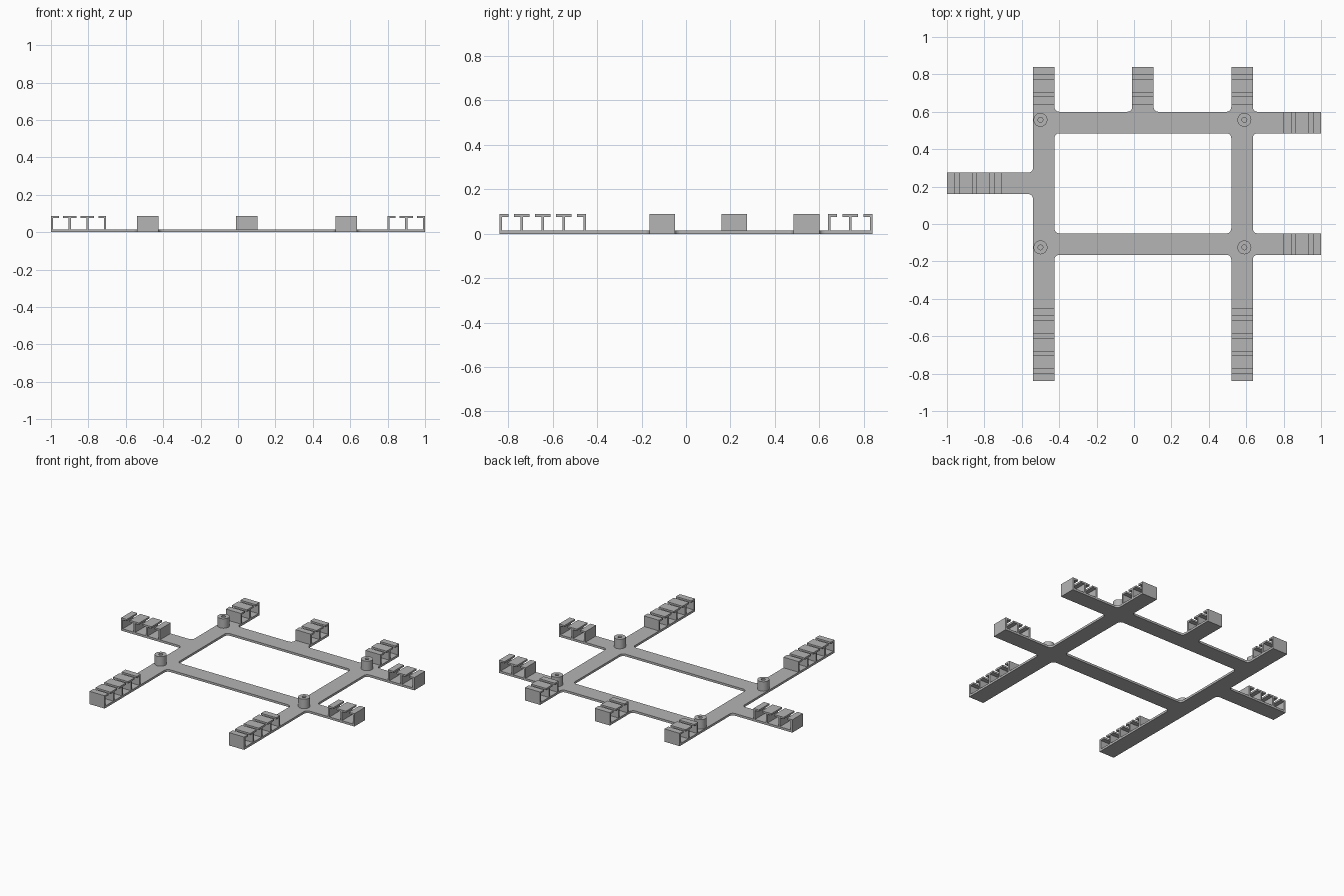
import bpy, bmesh, math
from mathutils import Vector, Matrix

cube = bpy.data.objects.get("Cube")
if cube:
    bpy.data.objects.remove(cube, do_unlink=True)

# Single grey material
GREY = (0.46, 0.46, 0.46, 1)
grey = bpy.data.materials.new("grey plastic")
grey.use_nodes = True
grey.diffuse_color = GREY
grey.node_tree.nodes["Principled BSDF"].inputs["Base Color"].default_value = GREY

FLOOR = 0.015      # plate thickness
HEIGHT = 0.088     # clip height
WALL = 0.012       # clip wall and lip thickness
PITCH = 0.0945     # distance between clip walls
GAP = 0.023        # slot between lips
WIDTH = 0.115      # width of every bar
FILLET = 0.025


def make_object(name, bm, smooth=False):
    bmesh.ops.recalc_face_normals(bm, faces=bm.faces)
    mesh = bpy.data.meshes.new(name)
    bm.to_mesh(mesh)
    bm.free()
    mesh.materials.append(grey)
    obj = bpy.data.objects.new(name, mesh)
    bpy.context.collection.objects.link(obj)
    if smooth:
        bpy.ops.object.select_all(action='DESELECT')
        obj.select_set(True)
        bpy.context.view_layer.objects.active = obj
        bpy.ops.object.shade_smooth_by_angle(angle=math.radians(35))
    return obj


def extrude(bm, vector):
    result = bmesh.ops.extrude_face_region(bm, geom=bm.faces[:])
    moved = [v for v in result["geom"] if isinstance(v, bmesh.types.BMVert)]
    bmesh.ops.translate(bm, verts=moved, vec=vector)


def clip_length(cells):
    return cells * PITCH + WALL


# Flat frame: union of rectangles with rounded inner corners
def make_frame(rects):
    def lines(values):
        return sorted({round(v + d, 4) for v in values for d in (-FILLET, 0, FILLET)})

    def inside(x, y):
        return any(a < x < b and c < y < d for a, b, c, d in rects)

    xs = lines([v for r in rects for v in r[:2]])
    ys = lines([v for r in rects for v in r[2:]])
    bm = bmesh.new()

    def face(points):
        bm.faces.new([bm.verts.new((x, y, 0)) for x, y in points])

    for x0, x1 in zip(xs, xs[1:]):
        for y0, y1 in zip(ys, ys[1:]):
            if inside((x0 + x1) / 2, (y0 + y1) / 2):
                face([(x0, y0), (x1, y0), (x1, y1), (x0, y1)])
    # A corner with exactly one empty quadrant receives a fillet there
    e = 0.002
    for x in xs:
        for y in ys:
            empty = [(sx, sy) for sx in (-1, 1) for sy in (-1, 1)
                     if not inside(x + sx * e, y + sy * e)]
            if len(empty) == 1:
                sx, sy = empty[0]
                arc = [math.pi / 2 * i / 6 for i in range(7)]
                pts = [(x + sx * FILLET * (1 - math.sin(a)),
                        y + sy * FILLET * (1 - math.cos(a))) for a in arc]
                pts = [(x, y)] + pts
                face(pts if sx * sy < 0 else pts[::-1])
    bmesh.ops.remove_doubles(bm, verts=bm.verts, dist=0.0003)
    bmesh.ops.recalc_face_normals(bm, faces=bm.faces)
    extrude(bm, Vector((0, 0, FLOOR)))
    make_object("frame_plate", bm)


# Cable clip: a row of open-topped cells, tip at the given point
def make_clip(name, tip, angle, cells):
    length = clip_length(cells)
    outline = [(0, 0), (length, 0), (length, HEIGHT)]
    for i in reversed(range(cells)):
        left, right = i * PITCH + WALL, (i + 1) * PITCH
        mid = (left + right) / 2
        under = HEIGHT - WALL
        outline += [(mid + GAP / 2, HEIGHT), (mid + GAP / 2, under),
                    (right, under), (right, FLOOR), (left, FLOOR), (left, under),
                    (mid - GAP / 2, under), (mid - GAP / 2, HEIGHT)]
    outline.append((0, HEIGHT))
    bm = bmesh.new()
    bm.faces.new([bm.verts.new((x, -WIDTH / 2, z)) for x, z in outline])
    extrude(bm, Vector((0, WIDTH, 0)))
    turn = Matrix.Translation((*tip, 0)) @ Matrix.Rotation(math.radians(angle), 4, 'Z')
    bmesh.ops.transform(bm, matrix=turn, verts=bm.verts)
    make_object(name, bm)


# Round standoff with a blind screw hole
def make_standoff(name, x, y):
    profile = [(0, FLOOR), (0.013, FLOOR), (0.013, 0.08), (0.037, 0.08), (0.037, FLOOR)]
    bm = bmesh.new()
    verts = [bm.verts.new((r, 0, z)) for r, z in profile]
    edges = [bm.edges.new(pair) for pair in zip(verts, verts[1:])]
    bmesh.ops.spin(bm, geom=verts + edges, cent=(0, 0, 0), axis=(0, 0, 1),
                   angle=math.tau, steps=32)
    bmesh.ops.remove_doubles(bm, verts=bm.verts, dist=0.0003)
    bmesh.ops.translate(bm, verts=bm.verts, vec=(x, y, 0))
    make_object(name, bm, smooth=True)


# Bar centre lines
RIGHT_X, MID_X, LEFT_X = -0.4825, 0.0475, 0.5775
BACK_Y, FRONT_Y, SIDE_Y = 0.5425, -0.1075, 0.2175
END_X, END_Y = 1.0, 0.84
h = WIDTH / 2
front_end = -END_Y + clip_length(4)
back_end = END_Y - clip_length(2)
left_end = END_X - clip_length(2)
right_end = -END_X + clip_length(3)

bars = [(x - h, x + h, front_end, back_end) for x in (RIGHT_X, LEFT_X)]
bars += [(RIGHT_X - h, left_end, y - h, y + h) for y in (BACK_Y, FRONT_Y)]
bars += [(right_end, RIGHT_X, SIDE_Y - h, SIDE_Y + h),
         (MID_X - h, MID_X + h, BACK_Y, back_end)]
make_frame(bars)

for side, x in (("right", RIGHT_X), ("left", LEFT_X)):
    make_clip("front_clip_" + side, (x, -END_Y), 90, 4)
for side, x in (("right", RIGHT_X), ("middle", MID_X), ("left", LEFT_X)):
    make_clip("back_clip_" + side, (x, END_Y), -90, 2)
for side, y in (("back", BACK_Y), ("front", FRONT_Y)):
    make_clip("left_clip_" + side, (END_X, y), 180, 2)
make_clip("right_clip", (-END_X, SIDE_Y), 0, 3)

for side, x in (("right", -0.5), ("left", 0.59)):
    for end, y in (("back", 0.557), ("front", -0.125)):
        make_standoff("standoff_" + end + "_" + side, x, y)
